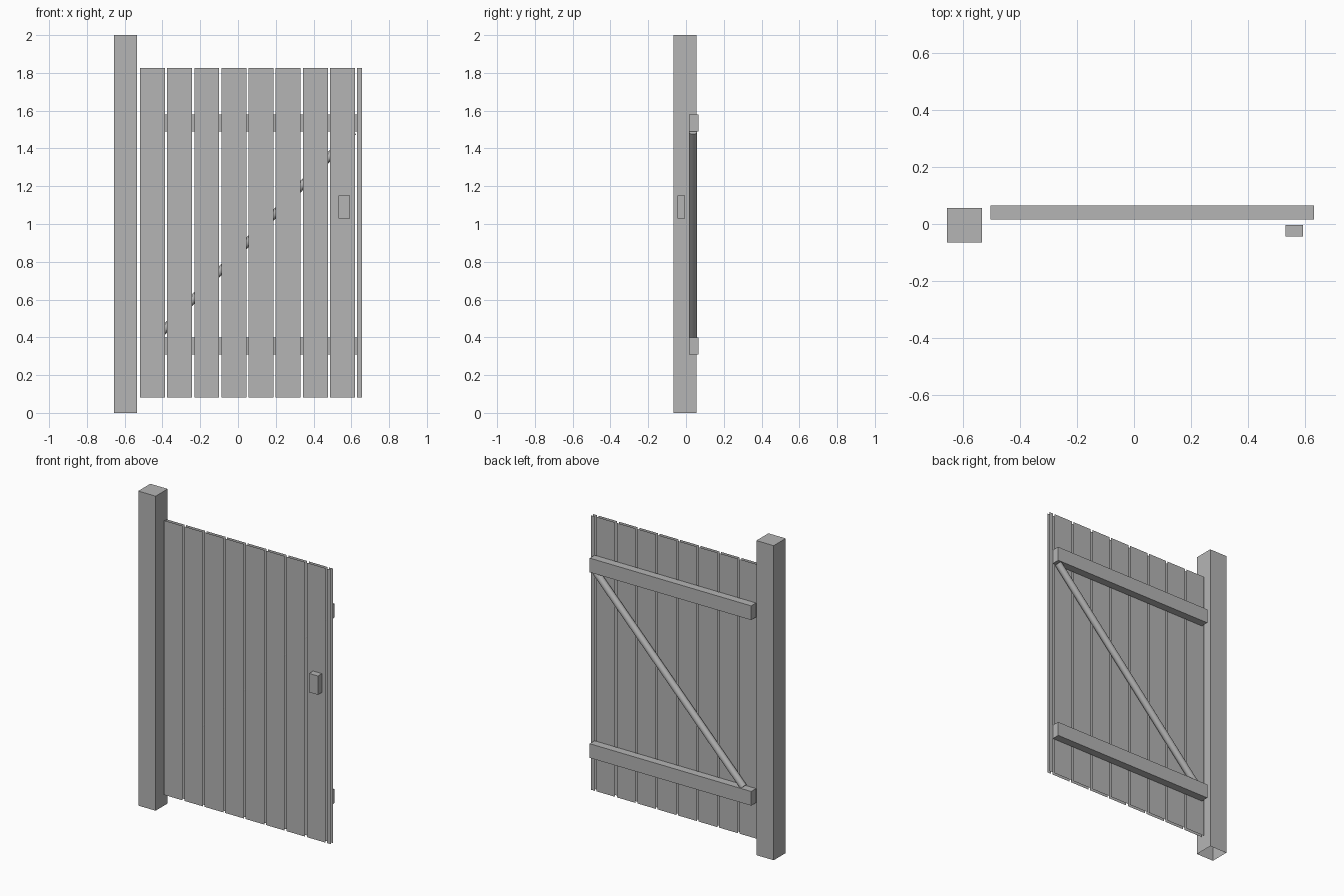
import bpy, bmesh, math
from mathutils import Vector

if "Cube" in bpy.data.objects:
    bpy.data.objects.remove(bpy.data.objects["Cube"])

grey = bpy.data.materials.new("plain grey")
grey.diffuse_color = (0.46, 0.46, 0.46, 1)
grey.use_nodes = True
grey.node_tree.nodes["Principled BSDF"].inputs["Base Color"].default_value = grey.diffuse_color


def box(name, lo, hi, open_axes=(), open_bottom=False):
    """Box between two corners; faces along open_axes are left out."""
    lo, hi = Vector(lo), Vector(hi)
    bm = bmesh.new()
    bmesh.ops.create_cube(bm, size=1)
    for v in bm.verts:
        v.co = Vector([(lo[i] + hi[i]) / 2 + v.co[i] * (hi[i] - lo[i]) for i in range(3)])
    bm.normal_update()
    gone = [f for f in bm.faces
            if any(abs(f.normal[a]) > 0.9 for a in open_axes)
            or (open_bottom and f.normal.z < -0.9)]
    bmesh.ops.delete(bm, geom=gone, context='FACES')
    me = bpy.data.meshes.new(name)
    bm.to_mesh(me)
    bm.free()
    me.materials.append(grey)
    ob = bpy.data.objects.new(name, me)
    bpy.context.collection.objects.link(ob)
    return ob


# Hinge post, open underneath
box("post", (-0.656, -0.065, 0), (-0.534, 0.056, 2), open_bottom=True)

# Planks: front and back skins only, the last one is a narrow strip
FRONT, BACK, PITCH, WIDTH, EDGE = -0.004, 0.016, 0.1437, 0.132, 0.656
for i in range(9):
    x = -0.519 + i * PITCH
    box(f"plank_{i + 1}", (x, FRONT, 0.082), (min(x + WIDTH, EDGE), BACK, 1.827),
        open_axes=(0, 2))

# Horizontal rails on the back
for name, z in (("lower_rail", 0.31), ("upper_rail", 1.49)):
    box(name, (-0.504, BACK, z), (0.632, 0.065, z + 0.09))

# Latch block on the front
box("latch", (0.531, -0.044, 1.03), (0.593, FRONT, 1.15))

# Round diagonal brace between the rails
a, b = Vector((-0.43, 0.037, 0.40)), Vector((0.61, 0.037, 1.49))
bpy.ops.mesh.primitive_cylinder_add(vertices=24, radius=0.0215, depth=(b - a).length,
                                    location=(a + b) / 2,
                                    rotation=(b - a).to_track_quat('Z', 'Y').to_euler())
brace = bpy.context.object
brace.name = "diagonal_brace"
brace.data.materials.append(grey)
bpy.ops.object.shade_smooth_by_angle(angle=math.radians(40))
